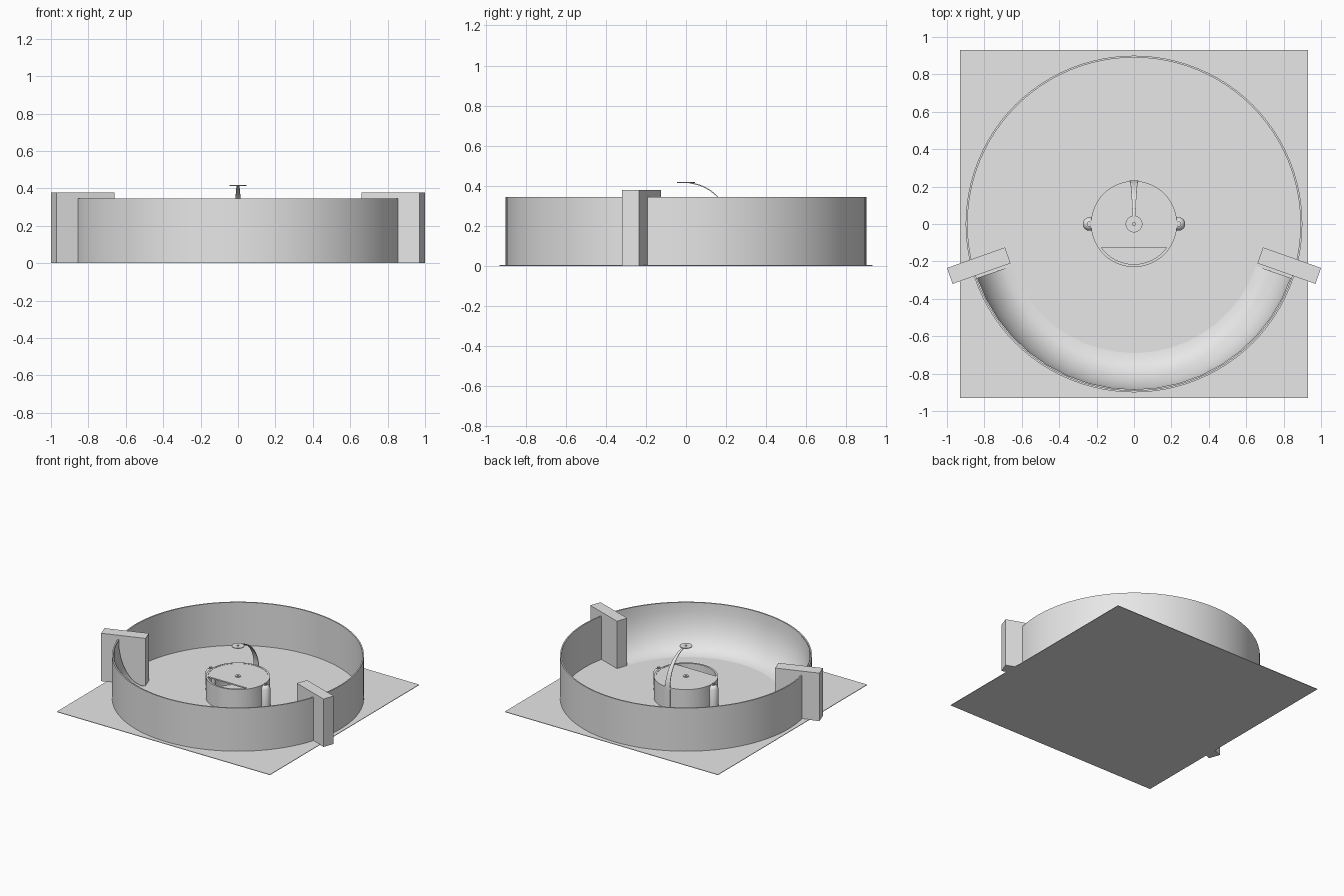
import bpy, bmesh, math
from mathutils import Vector

if "Cube" in bpy.data.objects:
    bpy.data.objects.remove(bpy.data.objects["Cube"], do_unlink=True)

grey = bpy.data.materials.new("light grey")
grey.use_nodes = True
grey.diffuse_color = (0.8, 0.8, 0.8, 1)
grey.node_tree.nodes["Principled BSDF"].inputs["Base Color"].default_value = (0.8, 0.8, 0.8, 1)


def finish(name, bm, smooth=True, recalc=True):
    if recalc:
        bmesh.ops.remove_doubles(bm, verts=bm.verts, dist=1e-5)
        bmesh.ops.recalc_face_normals(bm, faces=bm.faces)
    mesh = bpy.data.meshes.new(name)
    bm.to_mesh(mesh)
    bm.free()
    obj = bpy.data.objects.new(name, mesh)
    bpy.context.collection.objects.link(obj)
    mesh.materials.append(grey)
    if smooth:
        bpy.ops.object.select_all(action='DESELECT')
        bpy.context.view_layer.objects.active = obj
        obj.select_set(True)
        bpy.ops.object.shade_smooth_by_angle(angle=math.radians(35))
    return obj


def lathe(name, profile, start=0, end=360, steps=96, center=(0, 0), **options):
    """Sweep (radius, height) points around a vertical axis."""
    bm = bmesh.new()
    rings = []
    for i in range(steps + 1):
        a = math.radians(start + (end - start) * i / steps)
        rings.append([bm.verts.new((center[0] + r * math.cos(a), center[1] + r * math.sin(a), z))
                      for r, z in profile])
    for a, b in zip(rings, rings[1:]):
        for j in range(len(profile) - 1):
            bm.faces.new((a[j], b[j], b[j + 1], a[j + 1]))
    return finish(name, bm, **options)


def prism(name, outline, bottom, top, smooth=False):
    """Extrude a flat outline between two heights."""
    bm = bmesh.new()
    face = bm.faces.new([bm.verts.new((x, y, bottom)) for x, y in outline])
    moved = bmesh.ops.extrude_face_region(bm, geom=[face])["geom"]
    bmesh.ops.translate(bm, vec=(0, 0, top - bottom),
                        verts=[v for v in moved if isinstance(v, bmesh.types.BMVert)])
    return finish(name, bm, smooth)


# Square ground slab
G = 0.93
prism("ground_slab", [(-G, -G), (G, -G), (G, G), (-G, G)], 0, 0.004)

# Round enclosing wall
WALL = 0.345
lathe("outer_wall", [(0.89, 0), (0.9, 0), (0.9, WALL), (0.89, WALL), (0.89, 0)])

# Concave panelled bank inside the front of the wall
bank = []
for i in range(9):
    t = math.pi / 2 * i / 8
    bank.append((0.69 + 0.197 * math.sin(t), 0.006 + (WALL - 0.008) * (1 - math.cos(t))))
lathe("curved_bank", bank, 199, 341, 18, recalc=False)

# End blocks closing the bank on both sides
for side, label in ((1, "left"), (-1, "right")):
    corners = [(1.0, -0.235), (0.69, -0.125), (0.66, -0.21), (0.97, -0.32)]
    prism(label + "_end_block", [(side * x, y) for x, y in corners], 0, 0.378)

# Central drum: thin shell with a floor facing down
LID = 0.178
lathe("drum_shell", [(0.215, 0.008), (0.23, 0.008), (0.23, LID), (0.215, LID), (0.215, 0.008)],
      steps=64)
bm = bmesh.new()
bmesh.ops.create_circle(bm, cap_ends=True, segments=64, radius=0.22)
bmesh.ops.translate(bm, verts=bm.verts, vec=(0, 0, 0.012))
for f in bm.faces:
    if f.normal.z > 0:
        f.normal_flip()
finish("drum_floor", bm, False, recalc=False)

# Drum lid, cut straight across near the front
a0 = math.asin(-0.125 / 0.218)
arc = [a0 + (math.pi - 2 * a0) * i / 48 for i in range(49)]
prism("drum_lid", [(0.218 * math.cos(a), 0.218 * math.sin(a)) for a in arc],
      LID - 0.012, LID - 0.002)

# Small hub on the lid and ring at the end of the arm
for name, z, r in (("lid_hub", LID - 0.002, 0.02), ("arm_ring", 0.413, 0.045)):
    lathe(name, [(0.008, z), (r, z), (r, z + 0.005), (0.008, z + 0.005), (0.008, z)], steps=32)

# Side posts beside the drum
for side, label in ((1, "left"), (-1, "right")):
    c = (side * 0.238, 0)
    lathe(label + "_post", [(0, 0), (0.036, 0), (0.036, 0.15), (0.026, 0.167), (0.012, 0.175), (0, 0.175)],
          steps=24, center=c)
    lathe(label + "_post_cap", [(0.008, 0.17), (0.014, 0.17), (0.014, 0.182), (0.008, 0.182), (0.008, 0.17)],
          steps=16, center=c)

# Tapered arm arching from the back of the drum to the middle
bm = bmesh.new()
rows = []
path = [Vector((0, 0.232, 0.01))]
path += [Vector((0, 0.232 * math.cos(t), 0.16 + 0.257 * math.sin(t)))
         for t in (math.pi / 2 * i / 20 for i in range(20))]
for i, p in enumerate(path):
    half = 0.023 - 0.017 * max(0, i - 1) / 19
    inward = Vector((0, -p.y, min(0, 0.16 - p.z))).normalized() * 0.005
    rows.append([bm.verts.new(p + Vector((s * half, 0, 0)) + inward * k)
                 for s, k in ((-1, 0), (1, 0), (1, 1), (-1, 1))])
for a, b in zip(rows, rows[1:]):
    for j in range(4):
        bm.faces.new((a[j], a[(j + 1) % 4], b[(j + 1) % 4], b[j]))
bm.faces.new(rows[0])
bm.faces.new(rows[-1])
finish("curved_arm", bm)
